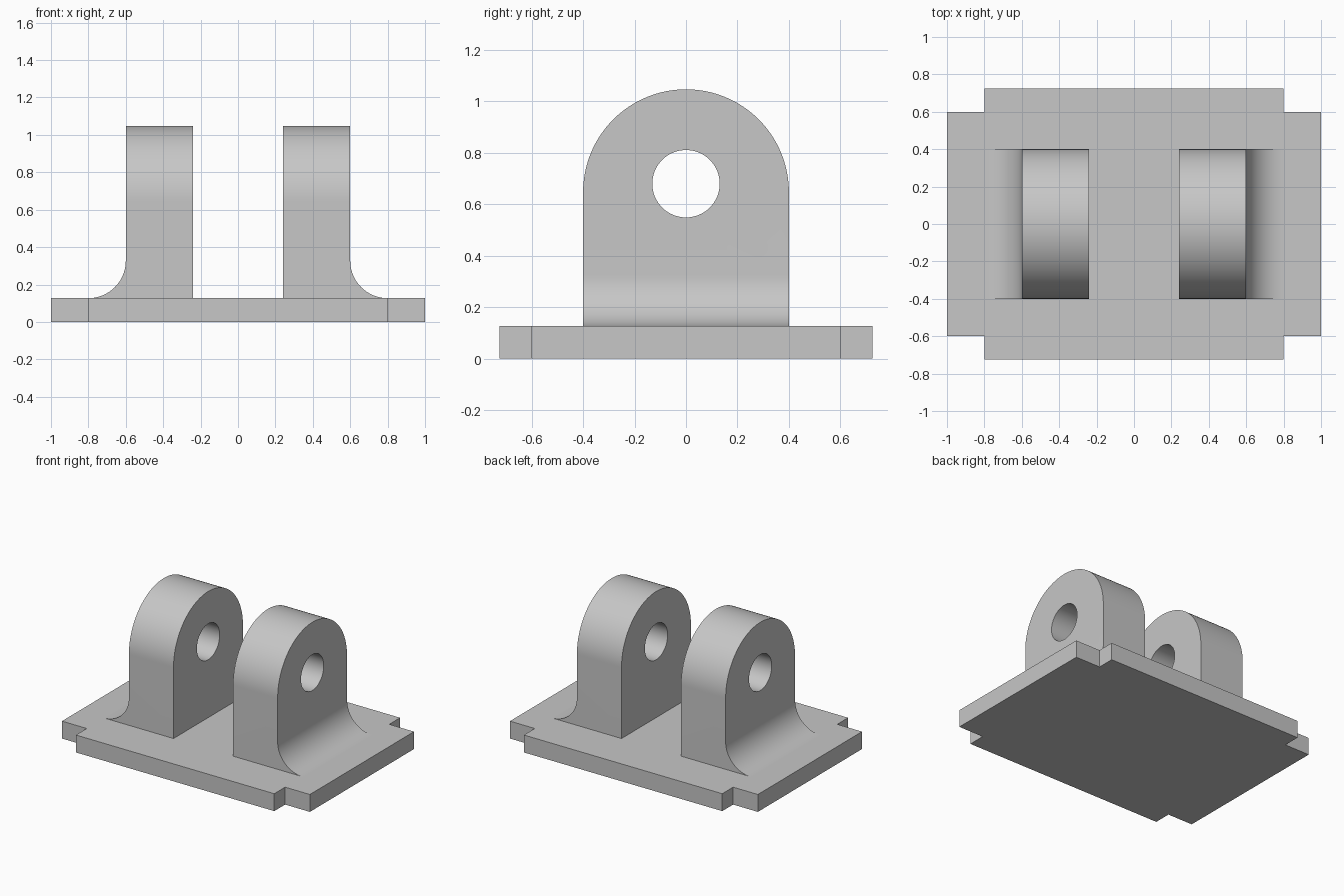
import bpy, bmesh
from math import cos, sin, pi
from mathutils import Vector

if "Cube" in bpy.data.objects:
    bpy.data.objects.remove(bpy.data.objects["Cube"])

BASE_TOP = 0.127
LUG_IN, LUG_OUT, LUG_HALF = 0.24, 0.6, 0.4
ARCH_Z, HOLE_Z, HOLE_R = 0.647, 0.68, 0.131
FILLET = 0.2

grey = bpy.data.materials.new("plain grey")
grey.use_nodes = True
colour = (0.57, 0.57, 0.57, 1)
grey.diffuse_color = colour
grey.node_tree.nodes["Principled BSDF"].inputs["Base Color"].default_value = colour


def arc(cx, cy, r, start, end, steps):
    """Points along a circular arc."""
    angles = [start + (end - start) * i / steps for i in range(steps + 1)]
    return [(cx + r * cos(a), cy + r * sin(a)) for a in angles]


def prism(name, outline, axis, low, high):
    """Extrude a flat outline along the given axis."""
    def place(p):
        coords = list(p)
        coords.insert(axis, low)
        return coords
    bm = bmesh.new()
    face = bm.faces.new([bm.verts.new(place(p)) for p in outline])
    moved = bmesh.ops.extrude_face_region(bm, geom=[face], use_keep_orig=True)["geom"]
    offset = Vector()
    offset[axis] = high - low
    bmesh.ops.translate(bm, vec=offset,
                        verts=[v for v in moved if isinstance(v, bmesh.types.BMVert)])
    bmesh.ops.recalc_face_normals(bm, faces=bm.faces)
    mesh = bpy.data.meshes.new(name)
    bm.to_mesh(mesh)
    bm.free()
    mesh.materials.append(grey)
    obj = bpy.data.objects.new(name, mesh)
    bpy.context.collection.objects.link(obj)
    return obj


def activate(obj):
    bpy.ops.object.select_all(action='DESELECT')
    obj.select_set(True)
    bpy.context.view_layer.objects.active = obj


def combine(obj, tool, operation):
    """Apply a boolean and discard the tool."""
    mod = obj.modifiers.new("shape", 'BOOLEAN')
    mod.object, mod.operation, mod.solver = tool, operation, 'EXACT'
    activate(obj)
    bpy.ops.object.modifier_apply(modifier=mod.name)
    bpy.data.objects.remove(tool)


# Base plate with notched corners
corner = [(1, 0.6), (0.8, 0.6), (0.8, 0.725)]
plate = (corner + [(-x, y) for x, y in reversed(corner)]
         + [(-x, -y) for x, y in corner] + [(x, -y) for x, y in reversed(corner)])
prism("base_plate", plate, 2, 0, BASE_TOP)

# Lugs: filleted block, rounded to an arch, with a pin hole
foot = arc(LUG_OUT + FILLET, BASE_TOP + FILLET, FILLET, 1.5 * pi, pi, 20)
block = [(LUG_IN, BASE_TOP)] + foot + [(LUG_OUT, 1.2), (LUG_IN, 1.2)]
arch = [(-LUG_HALF, 0), (LUG_HALF, 0)] + arc(0, ARCH_Z, LUG_HALF, 0, pi, 64)
hole = arc(0, HOLE_Z, HOLE_R, 0, 2 * pi, 64)[:-1]

for side, sign in (("left", 1), ("right", -1)):
    lug = prism(side + "_lug", [(sign * x, z) for x, z in block], 1, -0.5, 0.5)
    combine(lug, prism("arch_tool", arch, 0, -1.2, 1.2), 'INTERSECT')
    combine(lug, prism("hole_tool", hole, 0, -1.2, 1.2), 'DIFFERENCE')
    activate(lug)
    bpy.ops.object.shade_smooth_by_angle()
